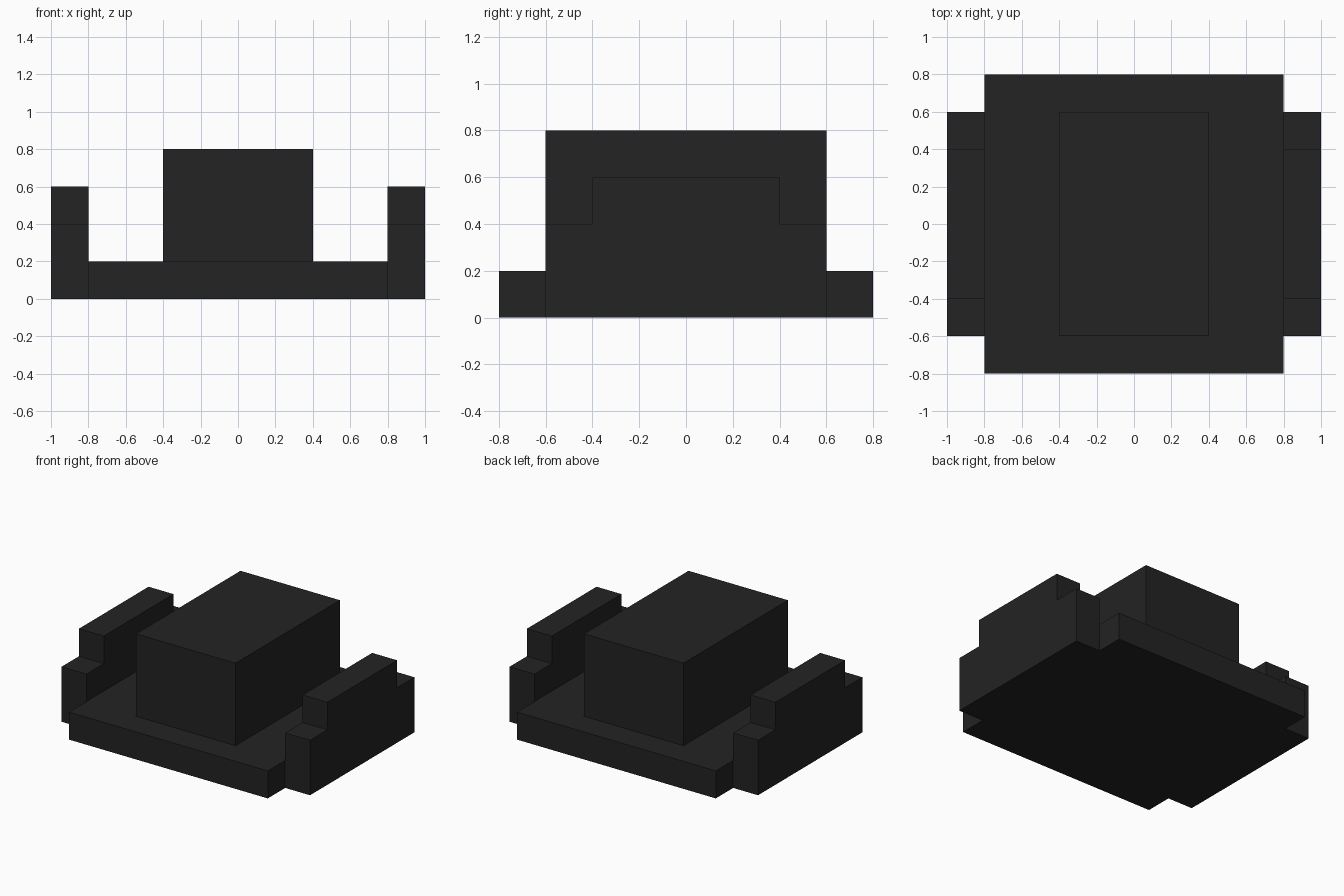
import bpy

if "Cube" in bpy.data.objects:
    bpy.data.objects.remove(bpy.data.objects["Cube"])

# One dark grey for the whole model
dark = bpy.data.materials.new("dark grey")
dark.diffuse_color = (0.0168, 0.0168, 0.0168, 1)
dark.use_nodes = True
dark.node_tree.nodes["Principled BSDF"].inputs["Base Color"].default_value = dark.diffuse_color


def extrude_profile(name, profile, x0, x1):
    """Extrude a (y, z) outline along x from x0 to x1."""
    n = len(profile)
    verts = [(x, y, z) for x in (x0, x1) for y, z in profile]
    faces = [tuple(reversed(range(n))), tuple(range(n, 2 * n))]
    faces += [(i, (i + 1) % n, n + (i + 1) % n, n + i) for i in range(n)]
    mesh = bpy.data.meshes.new(name)
    mesh.from_pydata(verts, [], faces)
    mesh.materials.append(dark)
    obj = bpy.data.objects.new(name, mesh)
    bpy.context.collection.objects.link(obj)
    return obj


def block(name, half_x, half_y, z0, z1):
    outline = [(-half_y, z0), (half_y, z0), (half_y, z1), (-half_y, z1)]
    return extrude_profile(name, outline, -half_x, half_x)


# Flat base plate and the raised block in the middle
block("base_plate", 0.8, 0.8, 0.0, 0.2)
block("centre_block", 0.4, 0.6, 0.2, 0.8)

# Stepped side walls, mirrored left and right
step = [(-0.6, 0), (0.6, 0), (0.6, 0.4), (0.4, 0.4),
        (0.4, 0.6), (-0.4, 0.6), (-0.4, 0.4), (-0.6, 0.4)]
wall = extrude_profile("side_walls", step, 0.8, 1.0)
mirror = wall.modifiers.new("mirror", 'MIRROR')
mirror.use_axis = (True, False, False)
mirror.use_mirror_merge = False
